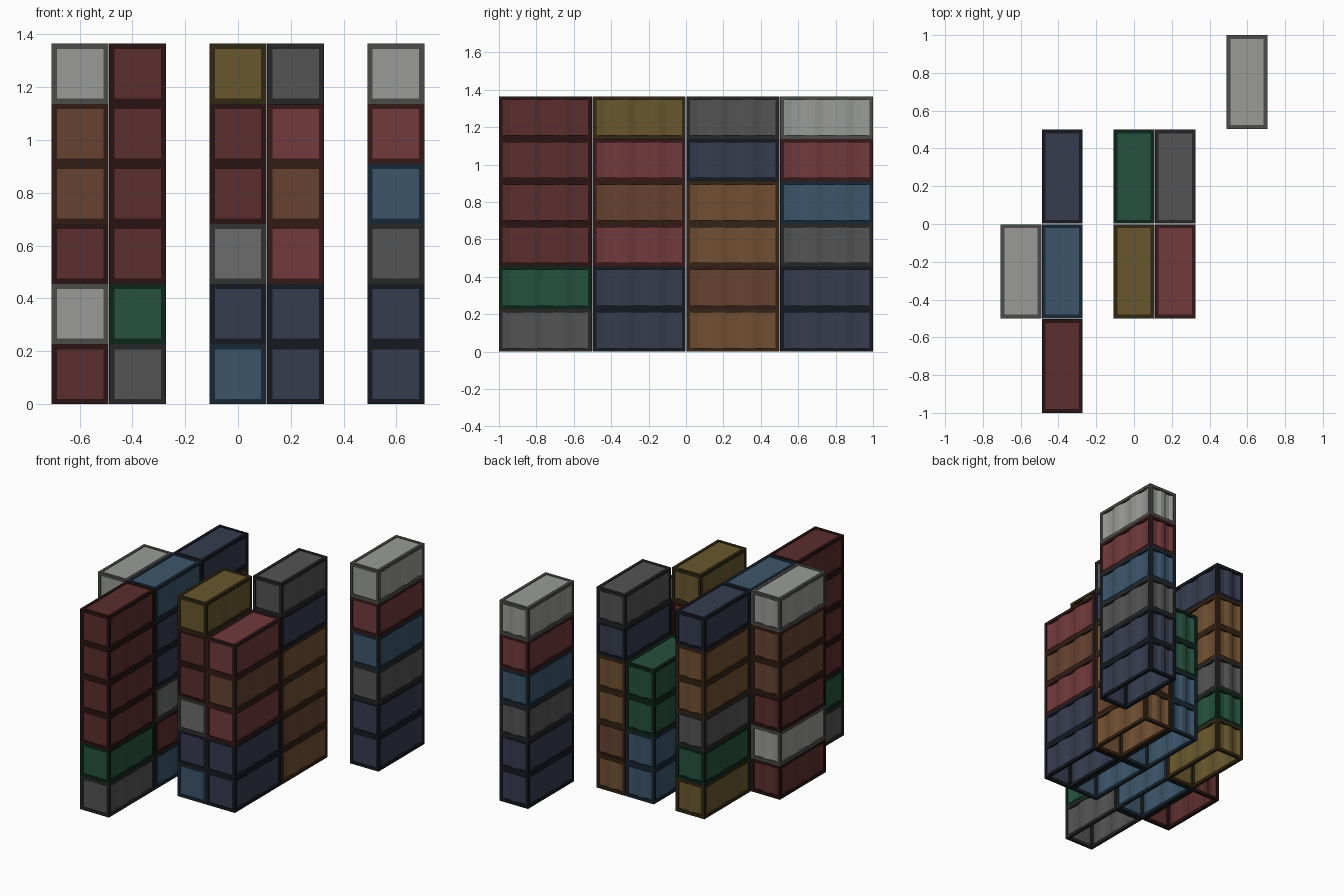
import bpy, bmesh
from mathutils import Matrix

if "Cube" in bpy.data.objects:
    bpy.data.objects.remove(bpy.data.objects["Cube"])

W, L, H, T = 0.216, 0.497, 0.2275, 0.02     # container size and frame bar thickness

COLOURS = {
    "white": (152, 154, 150), "silver": (106, 108, 107), "grey": (84, 84, 84),
    "maroon": (92, 50, 50), "red": (112, 60, 62), "brown": (102, 68, 52),
    "orange": (112, 80, 54), "navy": (57, 62, 79), "blue": (62, 86, 106),
    "green": (42, 82, 64), "yellow": (104, 88, 50),
}


def material(name, rgb, k):
    m = bpy.data.materials.new(name)
    m.diffuse_color = [(c * k / 255) ** 2.2 for c in rgb] + [1]
    m.use_nodes = True
    m.node_tree.nodes["Principled BSDF"].inputs["Base Color"].default_value = m.diffuse_color
    return m


def bar(bm, centre, size):
    m = Matrix.Translation(centre) @ Matrix.Diagonal((*size, 1))
    bmesh.ops.create_cube(bm, size=1, matrix=m)


def sheet(bm, rows):
    """Panel face strip between pairs of points, using the panel material."""
    pairs = [(bm.verts.new(a), bm.verts.new(b)) for a, b in rows]
    for (a, b), (c, d) in zip(pairs, pairs[1:]):
        bm.faces.new((a, c, d, b)).material_index = 1


def ribs(half, n):
    """Trapezoid corrugation as (position along wall, depth) points."""
    return [(-half + 2 * half * i / n, 0.004 if (i // 2 + i % 2) % 2 == 0 else 0.014)
            for i in range(n + 1)]


def container_mesh(name, rgb):
    bm = bmesh.new()
    hx, hy = W / 2, L / 2
    x, y = hx - T / 2, hy - T / 2
    # frame: posts, then beams between them
    for sx in (-1, 1):
        for sy in (-1, 1):
            bar(bm, (sx * x, sy * y, H / 2), (T, T, H))
        for z in (T / 2, H - T / 2):
            bar(bm, (sx * x, 0, z), (T, L - 2 * T, T))
            bar(bm, (0, sx * y, z), (W - 2 * T, T, T))
    # panels tucked inside the frame; the underside stays open
    px, py, z0, z1 = hx - T, hy - T, T, H - T
    side = ribs(py, 11)
    sheet(bm, [((hx - d, t, z0), (hx - d, t, z1)) for t, d in side])
    sheet(bm, [((-hx + d, -t, z0), (-hx + d, -t, z1)) for t, d in side])
    sheet(bm, [((-t, hy - d, z0), (-t, hy - d, z1)) for t, d in ribs(px, 7)])
    sheet(bm, [((t, -hy + 0.005, z0), (t, -hy + 0.005, z1)) for t in (-px, px)])
    sheet(bm, [((t, -py, H - 0.004), (t, py, H - 0.004)) for t in (-px, px)])
    me = bpy.data.meshes.new(name)
    bm.to_mesh(me)
    bm.free()
    me.materials.append(material(name + "_frame", rgb, 0.5))
    me.materials.append(material(name + "_panel", rgb, 1.0))
    return me


meshes = {n: container_mesh(n + "_container", c) for n, c in COLOURS.items()}

# stacks: (x centre, row along y, colours from the ground up)
A, B, C, D, E = -0.598, -0.38, 0.0, 0.218, 0.598
STACKS = [
    (A, 1, "maroon white maroon brown brown white"),
    (B, 0, "grey green maroon maroon maroon maroon"),
    (B, 1, "blue maroon silver navy navy blue"),
    (B, 2, "yellow green grey orange orange navy"),
    (C, 1, "blue navy silver maroon maroon yellow"),
    (C, 2, "blue blue green green"),
    (D, 1, "navy navy red brown red"),
    (D, 2, "orange brown orange orange navy grey"),
    (E, 3, "navy navy grey blue red white"),
]
for x, row, colours in STACKS:
    for level, colour in enumerate(colours.split()):
        ob = bpy.data.objects.new(colour + "_container", meshes[colour])
        ob.location = (x, (row - 1.5) * 0.501, level * H)
        bpy.context.collection.objects.link(ob)
